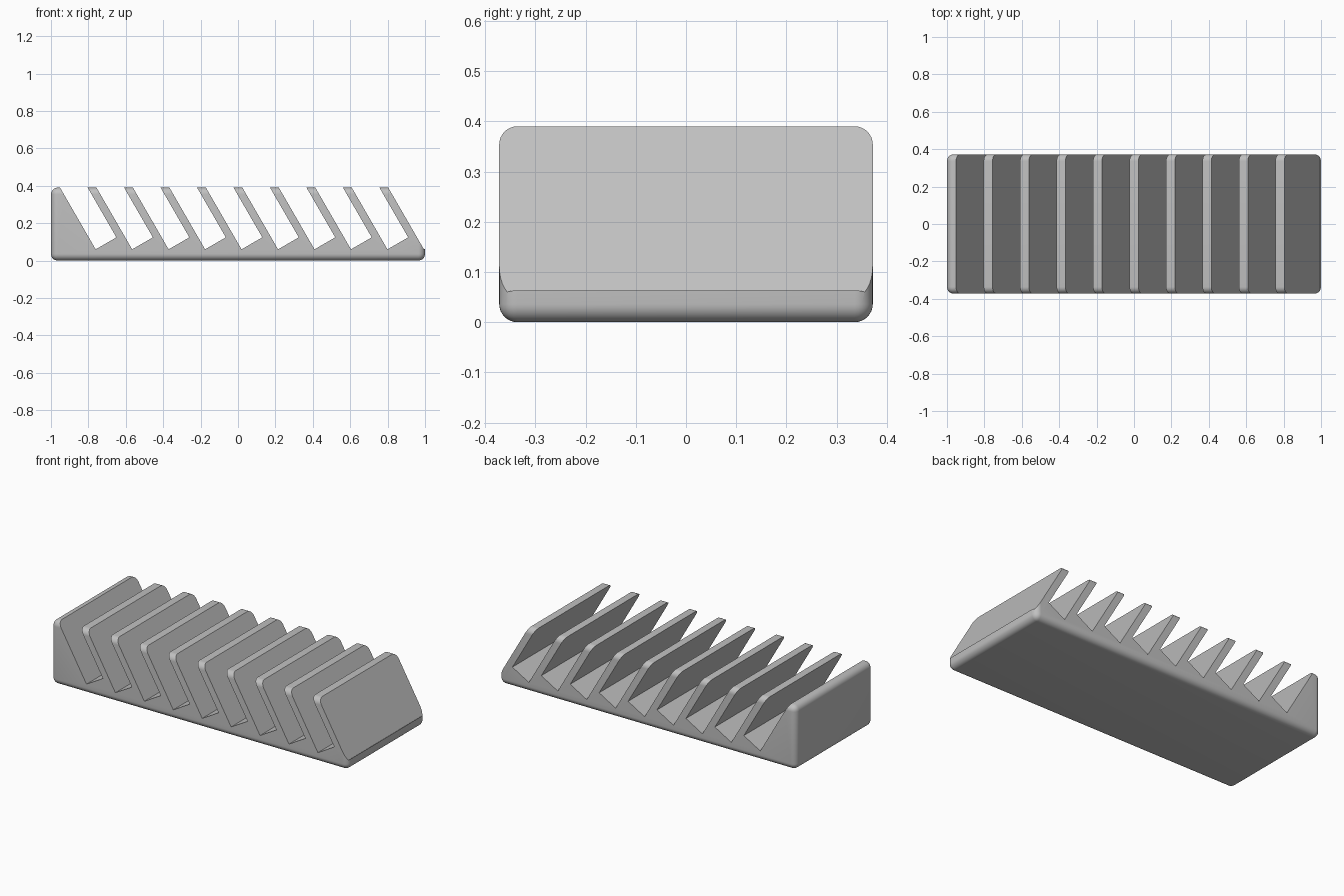
import bpy, bmesh, math

if "Cube" in bpy.data.objects:
    bpy.data.objects.remove(bpy.data.objects["Cube"])

L, W, H = 2.0, 0.744, 0.39     # overall size
R = 0.036                      # edge rounding
PITCH, SLOTS = 0.195, 9
ANGLE = math.radians(60)

grey = bpy.data.materials.new("grey")
grey.diffuse_color = (0.53, 0.53, 0.53, 1)
grey.use_nodes = True
grey.node_tree.nodes["Principled BSDF"].inputs["Base Color"].default_value = grey.diffuse_color


def prism(bm, profile, half_width):
    """Extrude an x-z profile along y."""
    face = bm.faces.new([bm.verts.new((x, -half_width, z)) for x, z in profile])
    ext = bmesh.ops.extrude_face_region(bm, geom=[face])["geom"]
    verts = [v for v in ext if isinstance(v, bmesh.types.BMVert)]
    bmesh.ops.translate(bm, verts=verts, vec=(0, 2 * half_width, 0))


def make_object(name, bm):
    bmesh.ops.recalc_face_normals(bm, faces=bm.faces)
    mesh = bpy.data.meshes.new(name)
    bm.to_mesh(mesh)
    bm.free()
    obj = bpy.data.objects.new(name, mesh)
    bpy.context.collection.objects.link(obj)
    return obj


# Rounded block
bm = bmesh.new()
prism(bm, [(-L / 2, 0), (L / 2, 0), (L / 2, H), (-L / 2, H)], W / 2)
bmesh.ops.bevel(bm, geom=bm.edges[:], offset=R, segments=8, profile=0.5,
                affect='EDGES', clamp_overlap=True)
rack = make_object("slotted_rack", bm)
rack.data.materials.append(grey)

# Slanted slots, plus a wide cut that slopes the right end
bm = bmesh.new()
for i in range(SLOTS + 1):
    x, z = -0.761 + PITCH * i, 0.06
    width = 0.128 if i < SLOTS else 0.6
    ux, uz = -math.cos(ANGLE), math.sin(ANGLE)       # along the slot wall
    a = (x, z)
    b = (x + width * uz, z - width * ux)             # across the slot floor
    up = 0.6
    prism(bm, [a, b, (b[0] + up * ux, b[1] + up * uz), (x + up * ux, z + up * uz)], 0.6)
cutter = make_object("slot_cutter", bm)
cutter.hide_render = True

mod = rack.modifiers.new("slots", 'BOOLEAN')
mod.operation = 'DIFFERENCE'
mod.solver = 'EXACT'
mod.object = cutter
bpy.context.view_layer.objects.active = rack
rack.select_set(True)
cutter.select_set(False)
bpy.ops.object.modifier_apply(modifier=mod.name)
bpy.data.objects.remove(cutter)

# Smooth rounding, crisp slot edges
bpy.ops.object.shade_smooth_by_angle(angle=math.radians(25))
